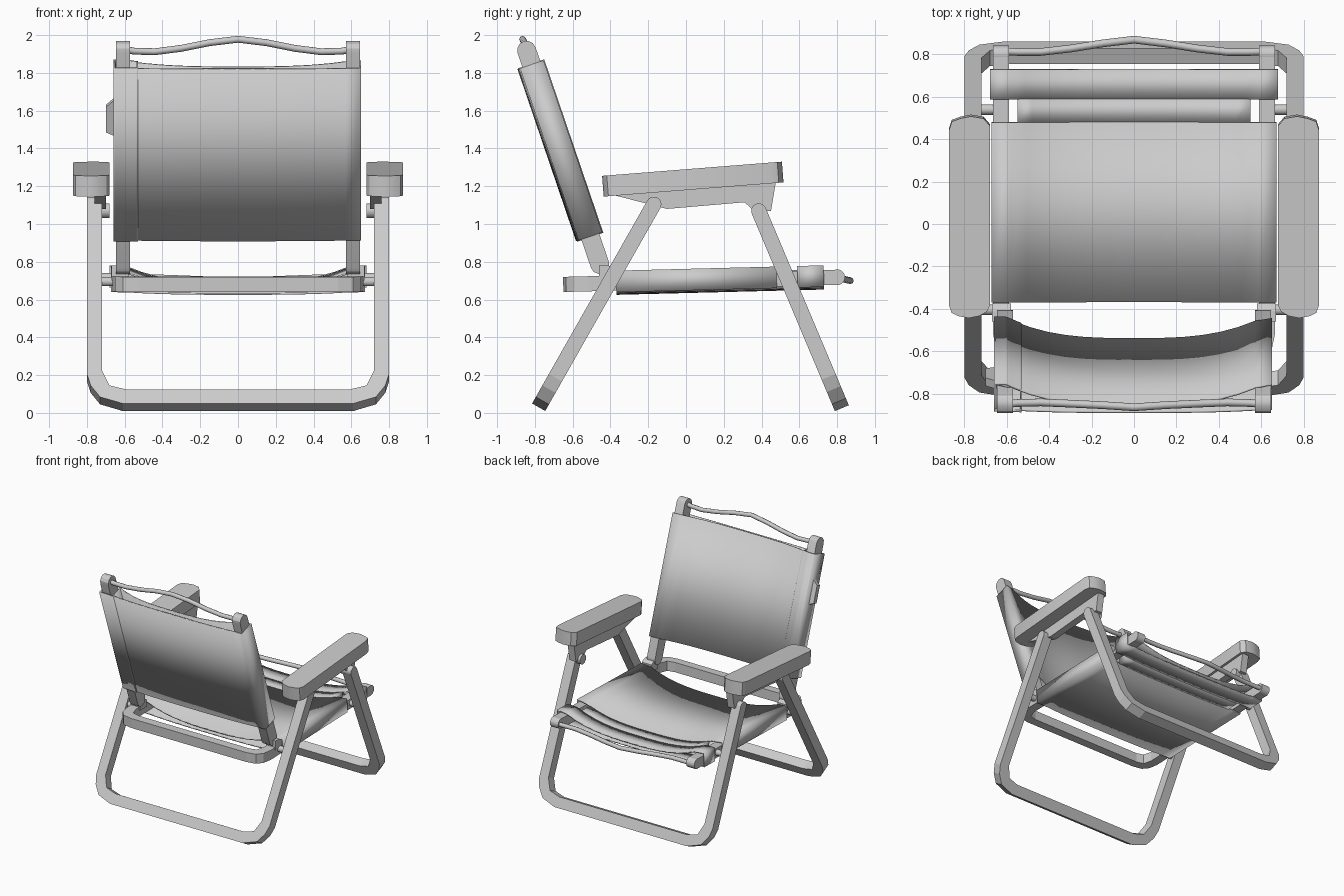
import bpy
import bmesh
import math
from mathutils import Matrix, Vector

cube = bpy.data.objects.get("Cube")
if cube:
    bpy.data.objects.remove(cube)

grey = bpy.data.materials.new("plain_grey")
grey.use_nodes = True
COLOUR = (0.6, 0.6, 0.6, 1)
grey.diffuse_color = COLOUR
grey.node_tree.nodes["Principled BSDF"].inputs["Base Color"].default_value = COLOUR


def frame(origin, x, y):
    """Matrix with the given origin and local x and y directions."""
    x, y = Vector(x).normalized(), Vector(y).normalized()
    m = Matrix((x, y, x.cross(y))).transposed().to_4x4()
    m.translation = origin
    return m


def along(a, b):
    """Frame with local x across the chair and local y running from a to b (y, z points)."""
    return frame((0, *a), (1, 0, 0), (0, b[0] - a[0], b[1] - a[1]))


def side(x):
    """Frame for a side outline drawn in (y, z), extruded across the chair."""
    return frame((x, 0, 0), (0, 1, 0), (0, 0, 1))


def finish(name, bm, matrix, angle=0):
    bmesh.ops.recalc_face_normals(bm, faces=bm.faces)
    mesh = bpy.data.meshes.new(name)
    bm.to_mesh(mesh)
    bm.free()
    mesh.transform(matrix)
    mesh.materials.append(grey)
    ob = bpy.data.objects.new(name, mesh)
    bpy.context.collection.objects.link(ob)
    if angle:
        bpy.ops.object.select_all(action='DESELECT')
        ob.select_set(True)
        bpy.context.view_layer.objects.active = ob
        bpy.ops.object.shade_smooth_by_angle(angle=math.radians(angle))
    return ob


def prism(name, outline, depth, matrix, angle=0):
    """Extrude a flat outline, centred on its plane."""
    bm = bmesh.new()
    face = bm.faces.new([bm.verts.new((x, y, -depth / 2)) for x, y in outline])
    new = bmesh.ops.extrude_face_region(bm, geom=[face])["geom"]
    bmesh.ops.translate(bm, vec=(0, 0, depth),
                        verts=[v for v in new if isinstance(v, bmesh.types.BMVert)])
    return finish(name, bm, matrix, angle)


def stadium(a, b, r, n=6):
    """Outline of a bar with two round ends."""
    heading = math.atan2(b[1] - a[1], b[0] - a[0])
    pts = []
    for c, turn in ((b, -math.pi / 2), (a, math.pi / 2)):
        for i in range(n + 1):
            t = heading + turn + math.pi * i / n
            pts.append((c[0] + r * math.cos(t), c[1] + r * math.sin(t)))
    return pts


def disc(c, r, n=14):
    return [(c[0] + r * math.cos(math.tau * i / n), c[1] + r * math.sin(math.tau * i / n))
            for i in range(n)]


def u_frame(name, a, b, outer, inner, depth):
    """U-shaped tube frame whose base lies at a and whose ends reach b."""
    length = math.dist(a, b)
    half = ([(outer[0][0], length)] + outer, inner + [(inner[-1][0], length)])
    right = half[0]
    left = [(-x, y) for x, y in reversed(right)]
    hole_left = [(-x, y) for x, y in reversed(half[1])]
    return prism(name, right + left + hole_left + half[1], depth, along(a, b))


def sling(name, matrix, y0, y1, x0, x1, high, low, sag, grow=0.0):
    """Fabric loop wrapped round both side bars, sagging in the middle."""
    n = 16
    xs = [x0 + (x1 - x0) * i / n for i in range(n + 1)]

    def dip(x):
        return max(0, 1 - (abs(x) / 0.6) ** 3)
    top = [(x, high + grow - sag * dip(x)) for x in xs]
    bottom = [(x, low - grow - 0.014 * dip(x)) for x in reversed(xs)]
    bm = bmesh.new()
    rings = [[bm.verts.new((x, y, z)) for x, z in top + bottom] for y in (y0, y1)]
    count = len(rings[0])
    for i in range(count):
        j = (i + 1) % count
        bm.faces.new((rings[0][i], rings[0][j], rings[1][j], rings[1][i]))
    ob = finish(name, bm, matrix, 30)
    mod = ob.modifiers.new("cloth_thickness", 'SOLIDIFY')
    mod.thickness = 0.01
    return ob


def rod(name, half_path, radius):
    """Bent round rod, given from one end to the middle and mirrored."""
    path = half_path + [(-x, y, z) for x, y, z in reversed(half_path[:-1])]
    curve = bpy.data.curves.new(name, 'CURVE')
    curve.dimensions = '3D'
    curve.bevel_depth = radius
    curve.bevel_resolution = 2
    curve.use_fill_caps = True
    spline = curve.splines.new('POLY')
    spline.points.add(len(path) - 1)
    for p, co in zip(spline.points, path):
        p.co = (*co, 1)
    curve.materials.append(grey)
    bpy.context.collection.objects.link(bpy.data.objects.new(name, curve))


# Main side-view points (y, z)
REAR_FOOT, REAR_TOP = (-0.78, 0.03), (-0.17, 1.105)
FRONT_FOOT, FRONT_TOP = (0.825, 0.025), (0.385, 1.07)
SEAT_REAR, SEAT_TIP = (-0.65, 0.68), (0.80, 0.718)
BACK_LOW, BACK_TIP = (-0.456, 0.785), (-0.844, 1.92)

# Leg frames
leg_outer = [(0.8, 0.18), (0.78, 0.11), (0.73, 0.04), (0.61, 0)]
leg_inner = [(0.59, 0.085), (0.68, 0.11), (0.72, 0.2)]
u_frame("rear_leg_frame", REAR_FOOT, REAR_TOP, leg_outer, leg_inner, 0.08)
u_frame("front_leg_frame", FRONT_FOOT, FRONT_TOP, leg_outer, leg_inner, 0.08)

# Seat frame
seat_outer = [(0.665, 0.13), (0.65, 0.06), (0.61, 0.015), (0.53, 0)]
seat_inner = [(0.51, 0.07), (0.57, 0.085), (0.59, 0.15)]
u_frame("seat_frame", SEAT_REAR, SEAT_TIP, seat_outer, seat_inner, 0.08)

for s, tag in ((1, "left"), (-1, "right")):
    # Rounded leg tops, rail tips and back posts
    for part, c in (("rear_leg", REAR_TOP), ("front_leg", FRONT_TOP)):
        prism(f"{tag}_{part}_top", disc(c, 0.04), 0.08, side(0.76 * s), 30)
    prism(f"{tag}_seat_rail_tip", disc(SEAT_TIP, 0.042), 0.075, side(0.6275 * s), 30)
    prism(f"{tag}_back_post", stadium(BACK_LOW, BACK_TIP, 0.05), 0.075, side(0.608 * s), 30)

    # Hinge block joining back post and rail
    block = [(-0.46, 0.7), (-0.375, 0.7), (-0.375, 0.76), (-0.41, 0.78), (-0.46, 0.78)]
    prism(f"{tag}_back_hinge", block, 0.09, side(0.625 * s))

    # Pivot pins
    for part, c in (("rear", (-0.405, 0.695)), ("front", (0.54, 0.715))):
        prism(f"{tag}_{part}_pin", disc(c, 0.025), 0.1, side(0.69 * s), 30)
    prism(f"{tag}_arm_pin", disc(FRONT_TOP, 0.04), 0.06, side(0.71 * s), 30)

    # Armrest and its bracket
    plan = [(0.68, 0.06), (0.695, 0.03), (0.73, 0.01), (0.78, 0), (0.83, 0.01), (0.86, 0.025),
            (0.873, 0.06), (0.873, 0.89), (0.86, 0.93), (0.82, 0.945), (0.77, 0.955),
            (0.71, 0.945), (0.68, 0.91)]
    prism(f"{tag}_armrest", [(x * s, y) for x, y in plan], 0.11,
          along((-0.44, 1.2), (0.51, 1.275)), 30)
    bracket = [(-0.41, 1.16), (-0.1, 1.08), (0.31, 1.115), (0.37, 1.06), (0.45, 1.07),
               (0.475, 1.22)]
    prism(f"{tag}_armrest_bracket", bracket, 0.06, side(0.73 * s))

# Seat fabric, with cut-outs around the front pins
seat_plane = along((-0.37, 0.695), (0.73, 0.723))
for name, y0, y1, half in (("seat_fabric", 0, 0.85, 0.672),
                           ("seat_fabric_neck", 0.85, 0.96, 0.55),
                           ("seat_fabric_front", 0.96, 1.1, 0.68)):
    sling(name, seat_plane, y0, y1, -half, half, 0.058, -0.056, 0.09)

# Back fabric with hem and side tab
back_plane = frame((0, -0.51, 0.933), (-1, 0, 0), (0, -0.31, 0.91))
sling("back_fabric", back_plane, 0, 0.962, -0.652, 0.652, 0.07, -0.062, 0.1)
sling("back_fabric_hem", back_plane, -0.004, 0.966, 0.53, 0.66, 0.07, -0.062, 0.1, 0.005)
tab = [(0.655, 0.57), (0.7, 0.59), (0.7, 0.73), (0.655, 0.77)]
prism("back_tab", tab, 0.04, back_plane)

# Bent cross rods
rod("back_top_rod", [(0.6, -0.85, 1.925), (0.55, -0.845, 1.915), (0.44, -0.842, 1.912),
                     (0.3, -0.848, 1.93), (0.15, -0.855, 1.96), (0, -0.865, 1.978)], 0.018)
rod("seat_front_rod", [(0.62, 0.815, 0.715), (0.55, 0.812, 0.715), (0.44, 0.812, 0.715),
                       (0.3, 0.828, 0.71), (0.15, 0.852, 0.704), (0, 0.87, 0.70)], 0.018)
